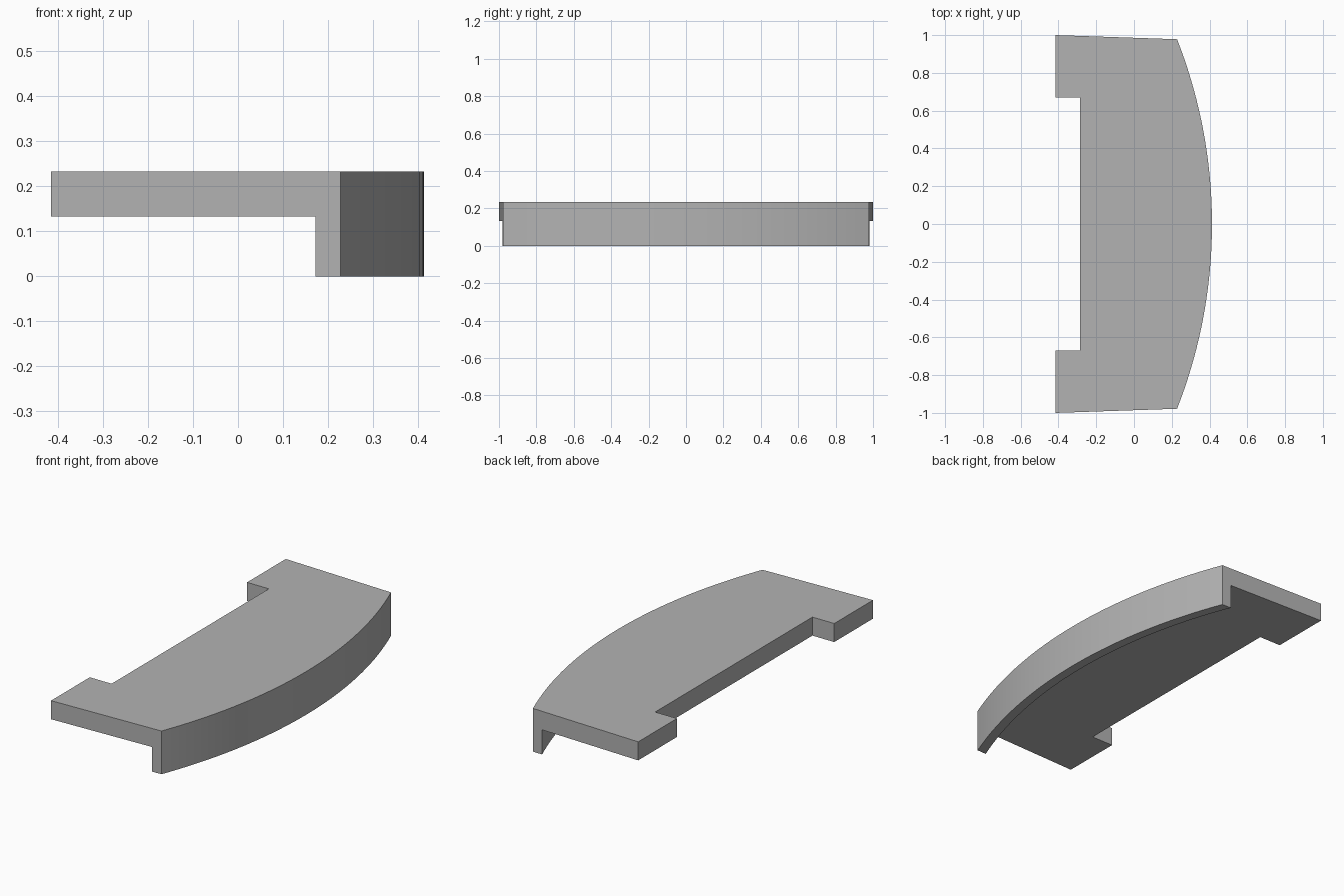
import bpy, bmesh, math
from mathutils import Vector

if "Cube" in bpy.data.objects:
    bpy.data.objects.remove(bpy.data.objects["Cube"], do_unlink=True)

TOP, UNDER = 0.233, 0.133      # plate top and underside heights
CENTRE_X, RADIUS, LIP = -2.265, 2.678, 0.051
SEGMENTS = 36

grey = bpy.data.materials.new("plain grey")
grey.use_nodes = True
colour = (0.45, 0.45, 0.45, 1)
grey.diffuse_color = colour
grey.node_tree.nodes["Principled BSDF"].inputs["Base Color"].default_value = colour


def arc(radius, end_y):
    """Points of a shallow arc from the front end to the back end."""
    half = math.asin(end_y / radius)
    angles = [half * (2 * i / SEGMENTS - 1) for i in range(SEGMENTS + 1)]
    return [(CENTRE_X + radius * math.cos(a), radius * math.sin(a)) for a in angles]


bm = bmesh.new()


def verts(points):
    return [bm.verts.new((x, y, TOP)) for x, y in points]


# Outline: notched straight side, curved side and the curved lip strip
outer = verts(arc(RADIUS, 0.978))
inner = verts(arc(RADIUS - LIP, 0.98))
notch = verts([(-0.415, 1), (-0.415, 0.67), (-0.285, 0.67),
               (-0.285, -0.67), (-0.415, -0.67), (-0.415, -1)])
plate = bm.faces.new(inner + notch)
lip = bm.faces.new(outer + inner[::-1])


def extrude_down(faces, depth, keep):
    result = bmesh.ops.extrude_face_region(bm, geom=faces, use_keep_orig=keep)["geom"]
    moved = [g for g in result if isinstance(g, bmesh.types.BMVert)]
    bmesh.ops.translate(bm, verts=moved, vec=Vector((0, 0, -depth)))
    return [g for g in result if isinstance(g, bmesh.types.BMFace)]


# Plate thickness, then the lip hanging below the curved edge
under = extrude_down([plate, lip], TOP - UNDER, True)
lip_under = max(under, key=lambda f: max(v.co.x for v in f.verts))
extrude_down([lip_under], UNDER, False)

# Join the top into one flat face
top = [f for f in bm.faces if all(v.co.z > TOP - 0.001 for v in f.verts)]
bmesh.ops.dissolve_faces(bm, faces=top)
bmesh.ops.recalc_face_normals(bm, faces=bm.faces)

mesh = bpy.data.meshes.new("curved_shelf")
bm.to_mesh(mesh)
bm.free()
mesh.materials.append(grey)
shelf = bpy.data.objects.new("curved_shelf", mesh)
bpy.context.collection.objects.link(shelf)

# Smooth curve, sharp corners
bpy.ops.object.select_all(action="DESELECT")
shelf.select_set(True)
bpy.context.view_layer.objects.active = shelf
bpy.ops.object.shade_smooth_by_angle(angle=math.radians(30))
